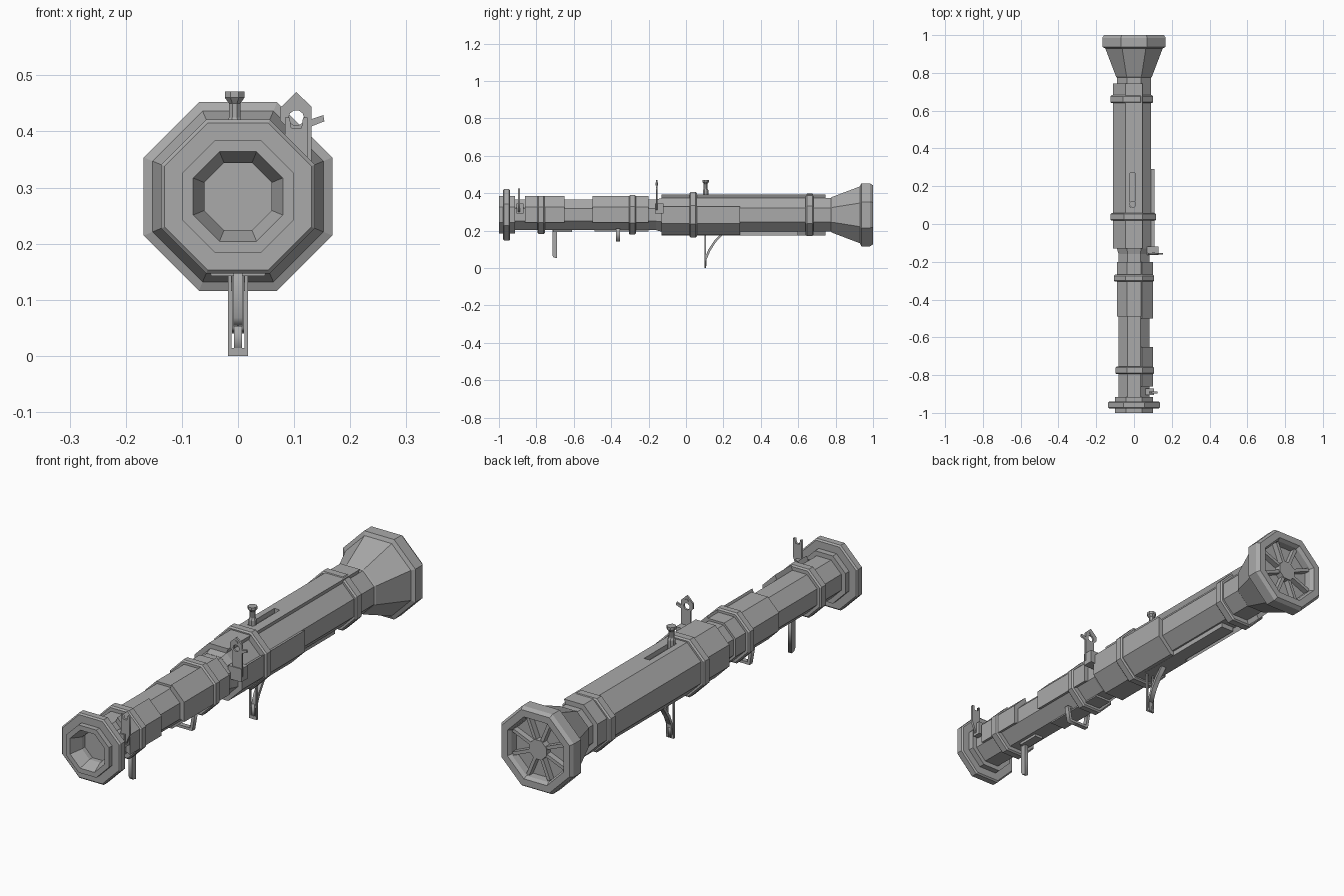
import bpy, bmesh, math
from mathutils import Vector, Matrix

if "Cube" in bpy.data.objects:
    bpy.data.objects.remove(bpy.data.objects["Cube"])

AXIS_Z = 0.284
STEP = math.pi / 4

grey = bpy.data.materials.new("plain_grey")
grey.use_nodes = True
COLOUR = (0.4, 0.4, 0.4, 1)
grey.diffuse_color = COLOUR
grey.node_tree.nodes["Principled BSDF"].inputs["Base Color"].default_value = COLOUR


def finish(name, bm):
    bmesh.ops.recalc_face_normals(bm, faces=bm.faces[:])
    mesh = bpy.data.meshes.new(name)
    bm.to_mesh(mesh)
    bm.free()
    mesh.materials.append(grey)
    obj = bpy.data.objects.new(name, mesh)
    bpy.context.collection.objects.link(obj)
    return obj


def corner(k, apothem, y, x0=0):
    """Corner k of an octagon with flat top, around the tube axis."""
    r, a = apothem / math.cos(STEP / 2), (k + 0.5) * STEP
    return Vector((x0 + r * math.cos(a), y, AXIS_Z + r * math.sin(a)))


def turned(name, profile, x0=0):
    """Eight-sided solid from (y, apothem) pairs, closed at both ends."""
    bm = bmesh.new()
    rings = [[bm.verts.new(corner(k, a, y, x0)) for k in range(8)] for y, a in profile]
    for low, high in zip(rings, rings[1:]):
        for k in range(8):
            n = (k + 1) % 8
            bm.faces.new((low[k], low[n], high[n], high[k]))
    bm.faces.new(rings[0])
    bm.faces.new(rings[-1])
    return finish(name, bm)


def band(name, y0, y1, apothem, x0=0, bevel=0.006):
    return turned(name, [(y0, apothem - bevel), (y0 + bevel, apothem),
                         (y1 - bevel, apothem), (y1, apothem - bevel)], x0)


def cover(name, first, last, y0, y1, inner, outer):
    """Shell over the octagon sides first..last (0 is +x, 2 is the top)."""
    bm = bmesh.new()
    ks = range(first - 1, last + 1)
    outline = [corner(k, outer, y0) for k in ks] + [corner(k, inner, y0) for k in reversed(ks)]
    count = len(ks)
    low = [bm.verts.new(p) for p in outline]
    high = [bm.verts.new(p + Vector((0, y1 - y0, 0))) for p in outline]
    total = len(outline)
    for i in range(total):
        n = (i + 1) % total
        bm.faces.new((low[i], low[n], high[n], high[i]))
    for ring in (low, high):
        for i in range(count - 1):
            j = total - 1 - i
            bm.faces.new((ring[i], ring[i + 1], ring[j - 1], ring[j]))
    return finish(name, bm)


def box(name, x, y, z):
    bm = bmesh.new()
    bmesh.ops.create_cube(bm, size=1)
    for v in bm.verts:
        for i, (a, b) in enumerate((x, y, z)):
            v.co[i] = a if v.co[i] < 0 else b
    return finish(name, bm)


def plate(name, outlines, place, thick, sideways=False):
    """Flat plate with holes: outlines in (x, z), or in (y, z) if sideways."""
    curve = bpy.data.curves.new(name, "CURVE")
    curve.dimensions, curve.fill_mode, curve.extrude = "2D", "BOTH", thick / 2
    for pts in outlines:
        line = curve.splines.new("POLY")
        line.points.add(len(pts) - 1)
        for p, (a, b) in zip(line.points, pts):
            p.co = (a, b, 0, 1)
        line.use_cyclic_u = True
    helper = bpy.data.objects.new(name + "_outline", curve)
    bpy.context.collection.objects.link(helper)
    bpy.context.view_layer.update()
    bm = bmesh.new()
    bm.from_mesh(helper.to_mesh())
    bpy.data.objects.remove(helper)
    bmesh.ops.remove_doubles(bm, verts=bm.verts[:], dist=1e-5)
    turn = Matrix.Rotation(math.pi / 2, 4, "X")
    if sideways:
        turn = Matrix.Rotation(math.pi / 2, 4, "Z") @ turn
    move = Matrix.Translation((place, 0, 0) if sideways else (0, place, 0))
    bm.transform(move @ turn)
    return finish(name, bm)


def circle(x, z, r, n=10):
    return [(x + r * math.cos(i * math.tau / n), z + r * math.sin(i * math.tau / n)) for i in range(n)]


# Muzzle with funnel bore, front tube, rear body
turned("muzzle", [(-.86, .06), (-.95, .06), (-1, .08), (-1, .1), (-.978, .1), (-.978, .131), (-.972, .137),
                  (-.946, .137), (-.94, .131), (-.94, .1), (-.915, .1), (-.915, .078)])
turned("front_tube", [(-.93, .081), (-.14, .081)])
turned("rear_body", [(-.16, .082), (-.13, .09), (.79, .09)])

# Flared exhaust with hub and spokes in the open end
turned("exhaust_bell", [(.77, .085), (.78, .095), (.93, .152), (.937, .168), (.985, .168),
                        (1, .158), (1, .13), (.985, .122), (.955, .12)])
turned("exhaust_hub", [(.95, .04), (.984, .04)])
for k in range(8):
    spoke = box("exhaust_spoke", (.03, .128), (.95, .98), (-.007, .007))
    spoke.data.transform(Matrix.Translation((0, 0, AXIS_Z)) @ Matrix.Rotation((k + .5) * STEP, 4, "Y"))

# Clamping bands
band("muzzle_band", -.795, -.755, .102, .004)
band("grip_band", -.305, -.268, .106)
band("middle_band", .018, .058, .121, -.004)
band("rear_band", .64, .682, .113, -.012)

# Shells wrapped round parts of the tube
cover("grip_sleeve", 2, 6, -.49, -.2, .07, .09)
cover("grip_side_block", 0, 1, -.5, -.2, .07, .1)
cover("muzzle_side_block", 0, 1, -.86, -.65, .07, .1)
side_cover = cover("lower_side_cover", 6, 8, -.13, .29, .08, .109)
top_cover = cover("top_cover", 2, 5, -.13, .745, .08, .11)
box("belly_rail", (-.03, .03), (.1, .6), (.174, .2))
box("handle_mount", (-.02, .02), (-.71, -.61), (.192, .21))

# Long slot in the top cover
cutter = box("slot_cutter", (-.02, .006), (.09, .27), (.37, .42))
cutter.hide_render = True
cut = top_cover.modifiers.new("slot", "BOOLEAN")
cut.operation, cut.solver, cut.object = "DIFFERENCE", "EXACT", cutter
bpy.context.view_layer.objects.active = top_cover
bpy.ops.object.modifier_apply(modifier="slot")
bpy.data.objects.remove(cutter)

# Spool-shaped knob rising from the slot
bm = bmesh.new()
rings = []
for r, z in [(.016, .36), (.016, .415), (.011, .425), (.011, .45), (.019, .46), (.019, .471)]:
    rings.append([bm.verts.new((-.006 + r * math.cos((k + .5) * STEP), .105 + r * math.sin((k + .5) * STEP), z))
                  for k in range(8)])
for low, high in zip(rings, rings[1:]):
    for k in range(8):
        bm.faces.new((low[k], low[(k + 1) % 8], high[(k + 1) % 8], high[k]))
bm.faces.new(rings[0])
bm.faces.new(rings[-1])
finish("slot_knob", bm)

# Rear sight leaf with a lever, and the forked front sight
leaf = [(.07, .31), (.087, .34), (.087, .408), (.075, .42), (.075, .442), (.104, .47), (.131, .444), (.131, .422),
        (.152, .429), (.154, .418), (.131, .409), (.131, .31)]
plate("rear_sight_leaf", [leaf, circle(.104, .424, .014)], -.157, .008)
plate("rear_sight_lens", [circle(.104, .448, .008)], -.157, .013)
box("rear_sight_base", (.07, .131), (-.165, -.12), (.29, .345))
fork = [(.06, .3), (.084, .35), (.084, .425), (.092, .425), (.095, .406), (.113, .406), (.116, .425), (.124, .425),
        (.124, .345), (.105, .3)]
plate("front_sight_fork", [fork], -.893, .01)
box("front_sight_base", (.06, .105), (-.905, -.87), (.29, .345))

# Forward handle with a sloping foot
handle = [(-.715, .21), (-.715, .068), (-.708, .056), (-.69, .052), (-.69, .21)]
plate("forward_handle", [handle], 0, .016, True)

# Trigger guard hanging across the tube
guard = [(-.06, .21), (-.048, .142), (.048, .142), (.06, .21)]
opening = [(-.046, .205), (-.038, .153), (.038, .153), (.046, .205)]
plate("trigger_guard", [guard, opening], -.363, .02)

# Shoulder support: open frame with a curved brace
frame = [(-.018, 0), (.018, 0), (.018, .19), (-.018, .19)]
hole = [(-.012, .014), (.012, .014), (.012, .18), (-.012, .18)]
plate("shoulder_frame", [frame, hole], .103, .009)
brace = [(.1, .05), (.12, .1), (.15, .145), (.185, .18), (.195, .176), (.16, .138), (.13, .092), (.108, .04)]
brace_low = [(.1, .002), (.1, .06), (.11, .06), (.108, .002)]
plate("shoulder_brace", [brace], 0, .022, True)
plate("shoulder_foot", [brace_low], 0, .014, True)
